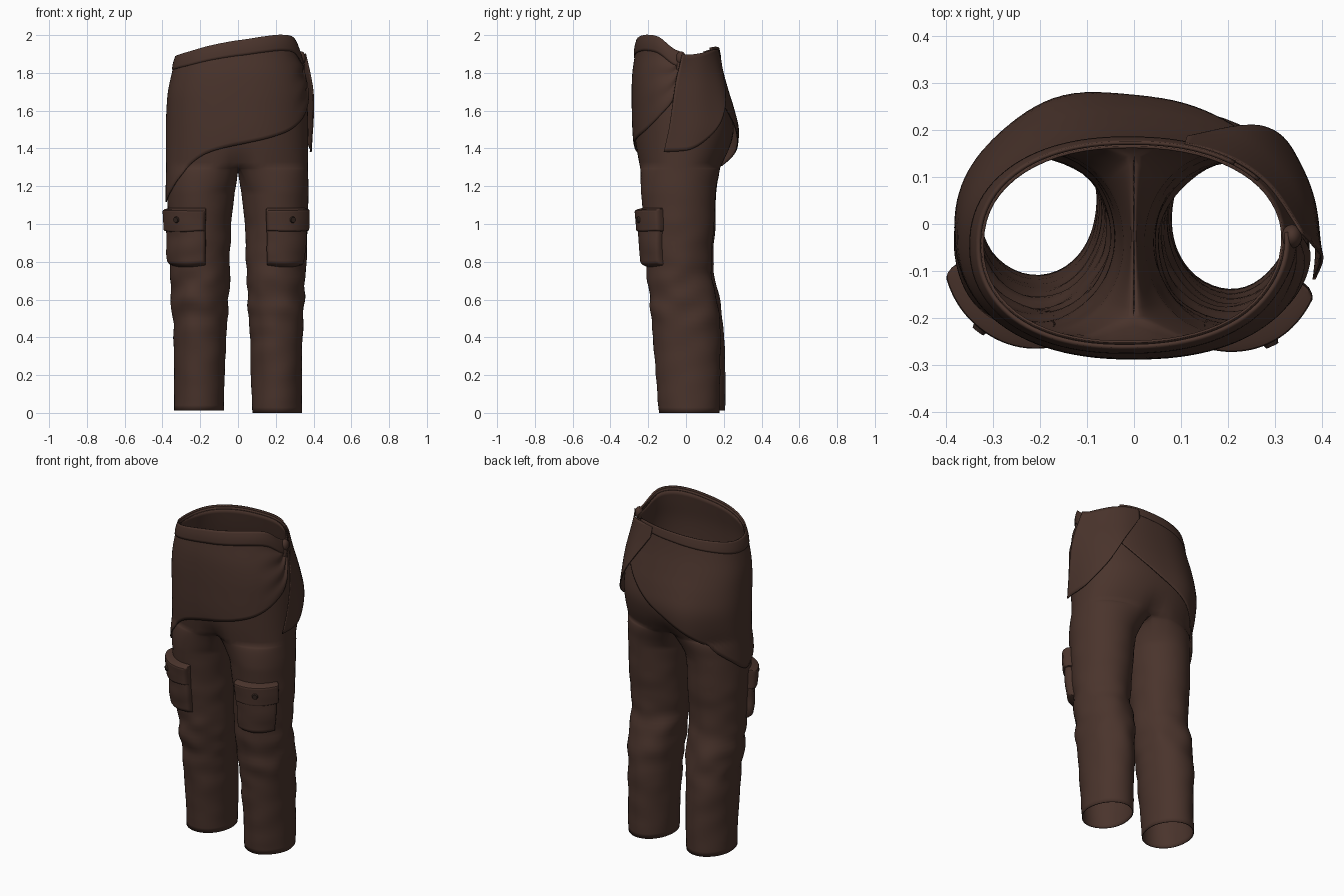
import bpy, bmesh, math
from mathutils import Vector, noise

if "Cube" in bpy.data.objects:
    bpy.data.objects.remove(bpy.data.objects["Cube"])

cloth = bpy.data.materials.new("dark_brown_cloth")
cloth.diffuse_color = (0.068, 0.034, 0.025, 1)
cloth.use_nodes = True
cloth.node_tree.nodes["Principled BSDF"].inputs["Base Color"].default_value = cloth.diffuse_color
button_mat = bpy.data.materials.new("button_dark")
button_mat.diffuse_color = (0.03, 0.017, 0.013, 1)
button_mat.use_nodes = True
button_mat.node_tree.nodes["Principled BSDF"].inputs["Base Color"].default_value = button_mat.diffuse_color

# Profiles: trunk (z, half width, front y, back y); leg (z, inner x, outer x, front y, back y)
TRUNK = [(1.3, .370, -.252, .19), (1.4, .371, -.266, .232), (1.5, .372, -.274, .252),
         (1.6, .369, -.277, .238), (1.7, .361, -.278, .213), (1.8, .340, -.274, .188),
         (1.9, .316, -.260, .168), (2.0, .300, -.245, .15)]
LEG = [(0, .075, .338, -.128, .192), (.4, .063, .342, -.164, .192), (.6, .05, .354, -.188, .172),
       (.75, .045, .358, -.2, .140), (1.0, .035, .370, -.22, .153), (1.2, .014, .373, -.24, .162),
       (1.3, .005, .37, -.252, .19)]
# Waist height and wrap hem height by position round the body (0 front, 16 right, 32 back, 48 left)
WAIST = [(0, 1.97), (4, 1.99), (8, 2.0), (12, 1.985), (16.5, 1.91), (20, 1.912), (26, 1.935),
         (32, 1.93), (40, 1.91), (48, 1.885), (54, 1.905), (60, 1.945), (64, 1.97)]
WRAP_HEM = [(-42, 1.82), (-40, 1.70), (-36, 1.57), (-32, 1.47), (-28, 1.385), (-24, 1.28),
            (-20, 1.19), (-16, 1.115), (-13, 1.16), (-10, 1.24), (-5, 1.36), (0, 1.42),
            (4, 1.455), (8, 1.5), (12, 1.58), (15, 1.67), (17, 1.83)]
SIDE_HEM = [(12.5, 1.38), (17, 1.395), (20, 1.45), (23, 1.54), (26, 1.69), (29, 1.86)]


def interp(keys, t):
    """Smooth interpolation through a list of keys."""
    t = min(max(t, keys[0][0]), keys[-1][0])
    i = max(j for j in range(len(keys) - 1) if keys[j][0] <= t)
    a, b = keys[i], keys[i + 1]
    p, n = keys[max(i - 1, 0)], keys[min(i + 2, len(keys) - 1)]
    h = b[0] - a[0]
    f = (t - a[0]) / h
    out = []
    for k in range(1, len(a)):
        ma = (b[k] - p[k]) / (b[0] - p[0]) * h
        mb = (n[k] - a[k]) / (n[0] - a[0]) * h
        out.append((2*f**3 - 3*f*f + 1) * a[k] + (f**3 - 2*f*f + f) * ma
                   + (3*f*f - 2*f**3) * b[k] + (f**3 - f*f) * mb)
    return out


def trunk(v, z):
    rx, yf, yb = interp(TRUNK, z)
    c, s = math.cos(math.pi * v / 32), abs(math.sin(math.pi * v / 32))
    x = rx * s ** .88
    y = (yf + yb) / 2 - math.copysign(abs(c) ** .88, c) * (yb - yf) / 2
    crease = .2 * max(0, 1 - (z - 1.3) / .15) ** 2
    return Vector((x, y * (1 - crease * math.exp(-(x / .06) ** 2)), z))


def leg(v, z):
    """v 0-32 is the outside of the leg, 32-48 the inside."""
    if v <= 32:
        a, top = math.radians(-45 + 270 * v / 32), trunk(v, 1.3)
    else:
        f = (v - 32) / 16
        a = math.radians(225 + 90 * f)
        top = trunk(32, 1.3).lerp(trunk(0, 1.3), f)
        top.x = 0
        top.z -= .03 * math.sin(math.pi * f)
    xi, xo, yf, yb = interp(LEG, z)
    k = min(1, (1.3 - z) / .13) ** .55
    ring = Vector(((xi + xo) / 2 + math.sin(a) * (xo - xi) / 2,
                   (yf + yb) / 2 - math.cos(a) * (yb - yf) / 2, z))
    p = top.lerp(ring, k)
    p.z = z + (top.z - 1.3) * (1 - k)
    return p


def finish(p, side):
    """Mirror to the left, stagger the legs and add soft cloth wrinkles."""
    p.x *= side
    low = max(0, 1.3 - p.z)
    p.y -= side * .012 * low
    if side < 0:
        p.z += .012 * max(0, 1 - p.z / .6)
    amp = .004 + .010 * math.exp(-((p.z - .62) / .22) ** 2)
    n = noise.noise_vector(Vector((p.x * 7, p.y * 7, p.z * 11)))
    return p + Vector((n.x, n.y, 0)) * amp * min(1, low * 3)


def surf(u, z):
    u %= 64
    side, v = (1, u) if u <= 32 else (-1, 64 - u)
    return finish(trunk(v, z) if z >= 1.3 else leg(v, z), side)


def over(u, z, off):
    """Point lifted off the body surface."""
    du = surf(u + .3, z) - surf(u - .3, z)
    dz = surf(u, z + .01) - surf(u, z - .01)
    return surf(u, z) + du.cross(dz).normalized() * off


def waist(u):
    return interp(WAIST, u % 64)[0]


def grid(bm, fn, nu, nv, wrap=False):
    vs = [[bm.verts.new(fn(i, j)) for i in range(nu)] for j in range(nv)]
    for j in range(nv - 1):
        for i in range(nu if wrap else nu - 1):
            k = (i + 1) % nu
            bm.faces.new((vs[j][i], vs[j][k], vs[j + 1][k], vs[j + 1][i]))


def make(name, bm, thick=0, offset=0, mat=cloth, angle=40):
    me = bpy.data.meshes.new(name)
    bm.to_mesh(me)
    bm.free()
    ob = bpy.data.objects.new(name, me)
    bpy.context.collection.objects.link(ob)
    me.materials.append(mat)
    if thick:
        m = ob.modifiers.new("thickness", 'SOLIDIFY')
        m.thickness, m.offset = thick, offset
    bpy.ops.object.select_all(action='DESELECT')
    bpy.context.view_layer.objects.active = ob
    ob.select_set(True)
    bpy.ops.object.shade_smooth_by_angle(angle=math.radians(angle))
    return ob


def patch(name, fn, nu, nv, thick=0):
    """Cloth piece laid over the body; fn(a, b) gives (u, z, lift)."""
    bm = bmesh.new()
    grid(bm, lambda i, j: over(*fn(i / (nu - 1), j / (nv - 1))), nu, nv)
    return make(name, bm, thick)


# Trousers: trunk splitting into two open legs
bm = bmesh.new()
grid(bm, lambda i, j: surf(i, 1.3 + (waist(i) - .02 - 1.3) * j / 24), 64, 25, True)
for side in (1, -1):
    grid(bm, lambda i, j: finish(leg(i, 1.3 * (1 - (j / 60) ** 1.35)), side), 48, 61, True)
bmesh.ops.remove_doubles(bm, verts=bm.verts, dist=1e-4)
bmesh.ops.recalc_face_normals(bm, faces=bm.faces)
make("trousers", bm, .005, -1, angle=70)


# Wrap panel: right hip, across the front, round the left side to the back
def wrap_panel(a, b):
    u = 17 - 58.5 * a
    low, top = interp(WRAP_HEM, u)[0], waist(u) - .01
    fold = .006 * math.sin(b * 22) * max(0, 1 - a * 7)
    peak = .040 * math.exp(-((u + 28) / 4) ** 2) * (1 - b) ** 2
    return u, low + (top - low) * b, .007 + fold + peak


patch("wrap_panel", wrap_panel, 100, 28, .006)


# Right hip panel with its flared front edge
def hip_panel(a, b):
    u = 12.8 + 4 * b + (16.2 - 4 * b) * a
    low, top = interp(SIDE_HEM, 12.5 + 16.5 * a)[0], waist(u) - .015
    bulge = .02 * math.exp(-((a - .75) / .2) ** 2) * (1 - b)
    return u, low + (top - low) * b, .014 + (.016 + .012 * b) * (1 - a) ** 8 + bulge


patch("hip_panel", hip_panel, 36, 24, .006)


# Slanted waistband
def band(a, b):
    u = 17 - 56 * a
    height = .085 * (1 - .5 * a * a)
    return u, waist(u) - height * (1 - b), .010 + .006 * math.sin(math.pi * b) * (1 - a)


patch("waistband", band, 90, 7, .008)

# Gathered tie at the right hip
for n, (dz, dy, s) in enumerate([(0, 0, (.022, .026, .035)), (-.045, -.01, (.016, .014, .045))]):
    bm = bmesh.new()
    bmesh.ops.create_uvsphere(bm, u_segments=20, v_segments=12, radius=1)
    pos = over(16.6, 1.875, .015) + Vector((0, dy, dz))
    for v in bm.verts:
        v.co = Vector(c * k for c, k in zip(v.co, s)) + pos
    make(("gathered_tie", "gathered_tie_tail")[n], bm)


# Cargo pockets: padded body, flap and button on each thigh
def pad(sign, u0, u1, z0, z1, depth, sag):
    def fn(a, b):
        e = min(a * 1.2, (1 - a) * 1.2, b, 1 - b)
        u = (u0 + (u1 - u0) * a) * sign
        z = z0 + (z1 - z0) * b - sag * math.sin(math.pi * a) * (1 - b)
        return u, z, -.006 + depth * min(1, e / .09) ** .5 + sag * math.sin(math.pi * a)
    return fn


for name, sign, u0, u1, ub in (("right", 1, 3.2, 12.6, 8.2), ("left", -1, 3.9, 14, 9.5)):
    patch(name + "_pocket", pad(sign, u0, u1, .78, 1.06, .034, .008), 36, 32)
    patch(name + "_pocket_flap", pad(sign, u0 + .1, u1 + .3, .96, 1.085, .045, .006), 36, 26)
    base, tip = over(ub * sign, 1.025, .040), over(ub * sign, 1.025, .054)
    bm = bmesh.new()
    bmesh.ops.create_cone(bm, cap_ends=True, segments=20, radius1=.019, radius2=.014, depth=.014)
    rot = (tip - base).to_track_quat('Z', 'Y')
    for v in bm.verts:
        v.co = rot @ v.co + (base + tip) / 2
    make(name + "_button", bm, mat=button_mat)
